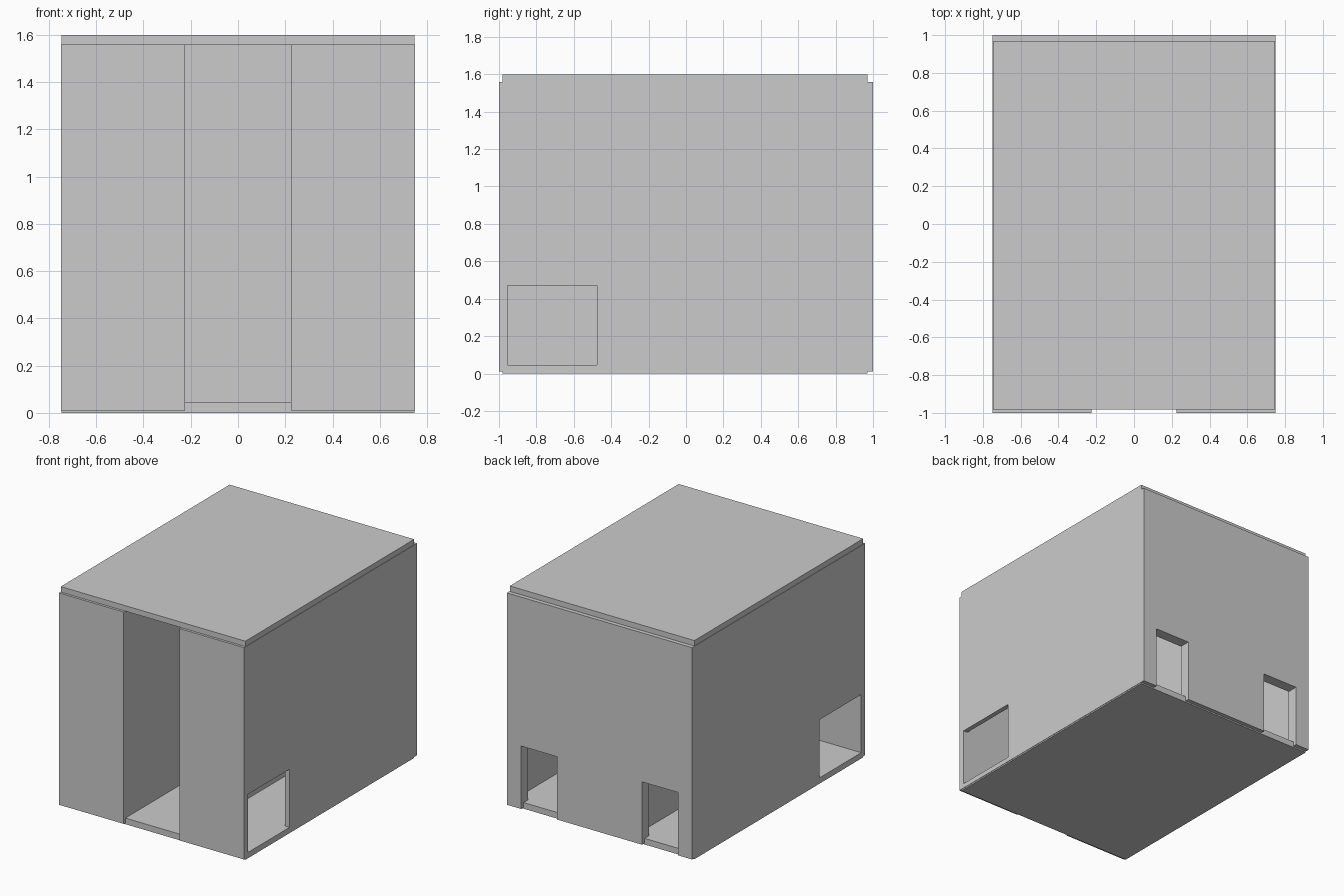
import bpy

if "Cube" in bpy.data.objects:
    bpy.data.objects.remove(bpy.data.objects["Cube"])


def box(name, x, y, z):
    """Box spanning the given (min, max) ranges."""
    bpy.ops.mesh.primitive_cube_add(size=1)
    ob = bpy.context.object
    ob.name = ob.data.name = name
    for v in ob.data.vertices:
        v.co = [r[0] if c < 0 else r[1] for c, r in zip(v.co, (x, y, z))]
    return ob


def cut(target, x, y, z):
    """Subtract a box from the target and discard the cutter."""
    cutter = box("cutter", x, y, z)
    cutter.hide_render = True
    mod = target.modifiers.new("cut", 'BOOLEAN')
    mod.operation = 'DIFFERENCE'
    mod.solver = 'EXACT'
    mod.object = cutter
    bpy.context.view_layer.objects.active = target
    bpy.ops.object.modifier_apply(modifier=mod.name)
    bpy.data.objects.remove(cutter)


def mirrored(side, a, b):
    return tuple(sorted((side * a, side * b)))


# Walls: one block hollowed into a central hall and two side rooms
walls = box("walls", (-0.75, 0.75), (-1, 1), (0.01, 1.56))

# Hall, open at the front as a full-height doorway
cut(walls, (-0.225, 0.225), (-1.1, 0.92), (-0.1, 1.7))

for side in (-1, 1):
    # Side room
    cut(walls, mirrored(side, 0.265, 0.715), (-0.955, 0.92), (-0.1, 1.7))
    # Side window near the front
    cut(walls, mirrored(side, 0.6, 0.85), (-0.955, -0.475), (0.045, 0.47))
    # Back opening, down to the ground
    cut(walls, mirrored(side, 0.345, 0.635), (0.85, 1.1), (-0.1, 0.47))

# Floor and roof slabs, slightly short of the front and back walls
box("floor", (-0.747, 0.747), (-0.98, 0.97), (0, 0.045))
box("roof", (-0.747, 0.747), (-0.982, 0.97), (1.56, 1.6))
